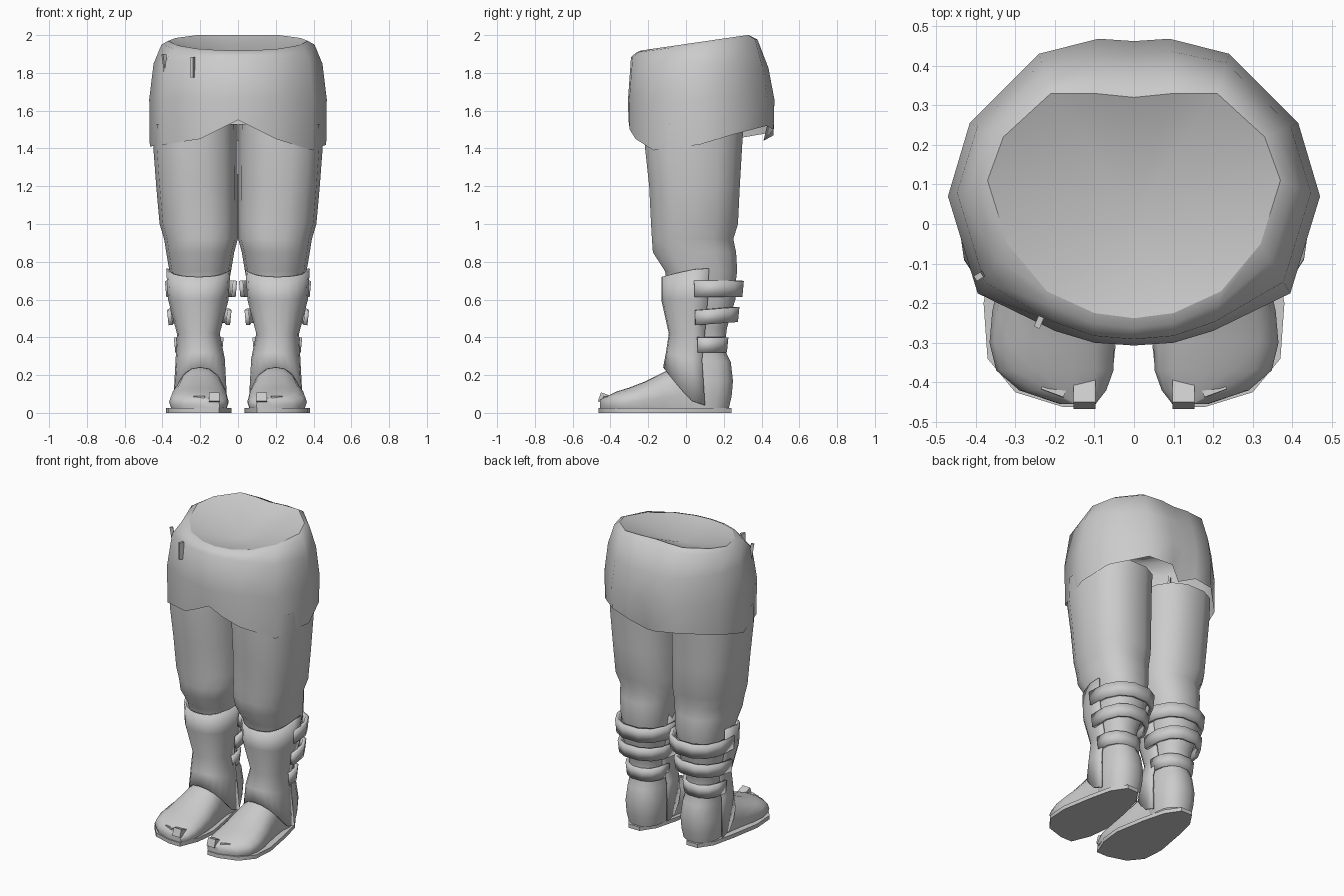
import bpy, math
from mathutils import Matrix, Vector

if "Cube" in bpy.data.objects:
    bpy.data.objects.remove(bpy.data.objects["Cube"])


def make(name, verts, faces, mirror=True, thick=0, angle=40):
    me = bpy.data.meshes.new(name)
    me.from_pydata(verts, [], faces)
    ob = bpy.data.objects.new(name, me)
    bpy.context.collection.objects.link(ob)
    bpy.ops.object.select_all(action='DESELECT')
    ob.select_set(True)
    bpy.context.view_layer.objects.active = ob
    bpy.ops.object.mode_set(mode='EDIT')
    bpy.ops.mesh.select_all(action='SELECT')
    bpy.ops.mesh.normals_make_consistent(inside=False)
    bpy.ops.object.mode_set(mode='OBJECT')
    bpy.ops.object.shade_smooth_by_angle(angle=math.radians(angle))
    if thick:
        m = ob.modifiers.new("thickness", 'SOLIDIFY')
        m.thickness, m.offset = thick, 0
    if mirror:
        ob.modifiers.new("mirror", 'MIRROR')
    return ob


def bridge(rings, closed=True, cap0=False, cap1=False):
    n = len(rings[0])
    verts = [p for r in rings for p in r]
    faces = [(k*n+i, k*n+(i+1) % n, (k+1)*n+(i+1) % n, (k+1)*n+i)
             for k in range(len(rings)-1) for i in range(n if closed else n-1)]
    if cap0:
        faces.append(tuple(range(n)))
    if cap1:
        faces.append(tuple(range(len(verts)-n, len(verts))))
    return verts, faces


def sq(v, p=2.4):
    return math.copysign(abs(v)**(2/p), v)


def ring(z, cx, cy, rx, ry, n=14, a0=0, a1=360, lift=0):
    """Rounded horizontal ring; lift raises the points away from the front."""
    full = a1-a0 == 360
    out = []
    for i in range(n):
        a = math.radians(a0 + (a1-a0)*i/(n if full else n-1))
        front = max(0, -math.sin(a))
        out.append((cx+rx*sq(math.cos(a)), cy+ry*sq(math.sin(a)), z+lift*(1-front)))
    return out


# Skirt: matched waist and hip outlines, back centre to front centre
hip = [(0, .462), (.09, .468), (.24, .43), (.415, .255), (.47, .07), (.395, -.175), (.2, -.27), (.1, -.3), (0, -.307)]
rim = [(0, .32), (.1, .33), (.21, .33), (.33, .22), (.37, .11), (.32, -.05), (.22, -.17), (.1, -.225), (0, -.238)]
hem = [1.44, 1.5, 1.52, 1.475, 1.42, 1.39, 1.45, 1.5, 1.55,
       1.5, 1.45, 1.42, 1.41, 1.45, 1.48, 1.47]


def around(pts):
    return pts + [(-x, y) for x, y in pts[-2:0:-1]]


hip, rim = around(hip), around(rim)


def level(w, zf):
    return [(r[0]+(h[0]-r[0])*w, r[1]+(h[1]-r[1])*w, zf(i, r[1]))
            for i, (h, r) in enumerate(zip(hip, rim))]


levels = [level(0, lambda i, y: 1.953+.145*y),
          level(.35, lambda i, y: 1.937+.12*y),
          level(.77, lambda i, y: 1.86-.1*y),
          level(1, lambda i, y: 1.66),
          level(.97, lambda i, y: hem[i])]
levels[-1][0] = (0, .41, hem[0])  # hem tucks in at the back centre
make("wrap_skirt", *bridge(levels), mirror=False, angle=80)
bowl = levels[0] + [(0, .03, 1.865)]
make("waist_bowl", bowl, [(i, (i+1) % 16, 16) for i in range(16)], mirror=False, angle=80)

# Legs
leg = [(1.53, .225, .045, .222, .265), (1.4, .225, .04, .223, .262), (1.2, .217, .045, .216, .245),
       (1.0, .208, .045, .207, .235), (.92, .196, .035, .195, .22), (.85, .2, .045, .18, .225),
       (.75, .2, .08, .163, .195), (.68, .2, .08, .15, .185)]
make("leg", *bridge([ring(*r) for r in leg]))

# Boot shaft and bulging heel
boot = [(.7, .2, .085, .155, .195), (.6, .205, .08, .15, .185), (.45, .21, .075, .108, .145),
        (.34, .205, .075, .103, .13), (.27, .2, .09, .112, .15), (.17, .2, .095, .125, .157),
        (.09, .2, .095, .12, .15), (.025, .2, .09, .11, .14)]
make("boot_shaft", *bridge([ring(*r) for r in boot]), angle=60)

# Shin guard: front shell with raised side edges, reaching down to the sole at the sides
guard = [(.72, .21, .075, .165, .2, .045), (.6, .21, .07, .155, .195, 0), (.42, .21, .065, .108, .15, 0),
         (.32, .2, .05, .125, .15, -.04), (.24, .2, .06, .137, .175, -.2)]
make("shin_guard", *bridge([ring(*r[:5], n=13, a0=-190, a1=10, lift=r[5]) for r in guard], closed=False), thick=.012)

# Three flat calf straps wrapped round the back
for i, (z, h, cx, rx, ry, tilt) in enumerate([(.657, .043, .196, .178, .212, 0),
                                              (.512, .039, .205, .157, .188, .012),
                                              (.36, .04, .208, .118, .128, 0)]):
    rings = [[(x, y, zz+tilt*(y-.15)/.15) for x, y, zz in
              ring(z+dz, cx, .085, rx+g, ry+g, n=8, a0=-8, a1=188)]
             for dz, g in ((-h, -.004), (h, .004))]
    make("calf_strap_%d" % (i+1), *bridge(rings, closed=False), thick=.022, angle=25)

# Foot: domed sections along y (y, centre x, half width, top z)
foot = [(.04, .2, .11, .245), (-.05, .2, .122, .25), (-.12, .2, .135, .215), (-.22, .205, .153, .165),
        (-.3, .207, .158, .134), (-.37, .2, .148, .112), (-.42, .18, .11, .088), (-.455, .142, .045, .07)]
rings = []
for y, cx, hw, top in foot:
    zm = .025 + (top-.025)*.3
    arc = [(cx+hw*sq(math.cos(math.radians(a))), y, zm+(top-zm)*math.sin(math.radians(a))**.9)
           for a in (0, 25, 50, 75, 90, 105, 130, 155, 179.9)]
    rings.append([(cx+hw*.93, y, .025)] + arc + [(cx-hw*.93, y, .025)])
make("foot", *bridge(rings, cap0=True, cap1=True), angle=50)

# Toes, tilted up at the tip
cube = [(x, y, z) for x in (-1, 1) for y in (-1, 1) for z in (-1, 1)]
cube_faces = [(0, 1, 3, 2), (4, 5, 7, 6), (0, 1, 5, 4), (2, 3, 7, 6), (0, 2, 6, 4), (1, 3, 7, 5)]


def block(name, loc, size, rot_x=0, rot_z=0, mirror=True):
    m = Matrix.Translation(loc) @ Matrix.Rotation(rot_z, 4, 'Z') @ Matrix.Rotation(rot_x, 4, 'X')
    verts = [m @ Vector([c*s/2 for c, s in zip(v, size)]) for v in cube]
    make(name, verts, cube_faces, mirror=mirror)


block("big_toe", (.125, -.43, .075), (.055, .06, .05), -.35)
block("side_toe", (.2, -.41, .07), (.06, .04, .035), -.1, .35)

# Sole
sole = [(.1, -.462), (.18, -.462), (.3, -.425), (.37, -.34), (.38, -.2), (.345, 0), (.31, .15), (.25, .24),
        (.17, .24), (.11, .15), (.07, 0), (.035, -.2), (.05, -.34)]
make("sole", *bridge([[(x, y, z) for x, y in sole] for z in (0, .025)], cap0=True, cap1=True))

# Waist pins on the skirt front
block("front_pin", (-.24, -.248, 1.83), (.015, .03, .11), 0, -.4, mirror=False)
block("side_pin", (-.385, -.128, 1.84), (.015, .02, .12), .15, -1, mirror=False)
